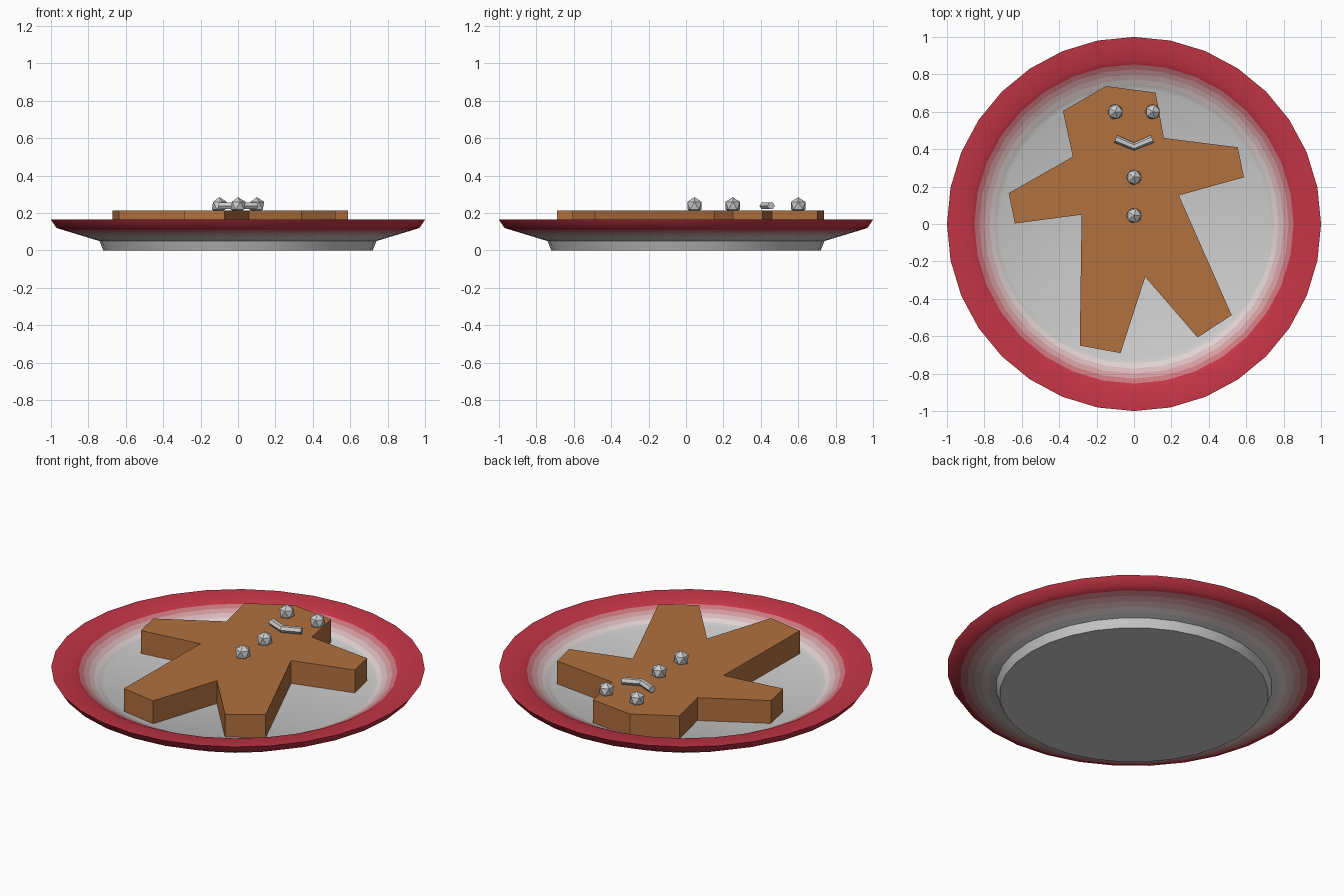
import bpy, bmesh
from math import cos, sin, pi, radians

if "Cube" in bpy.data.objects:
    bpy.data.objects.remove(bpy.data.objects["Cube"])

SIDES = 32


def material(name, rgb):
    m = bpy.data.materials.new(name)
    m.diffuse_color = (*rgb, 1)
    m.use_nodes = True
    m.node_tree.nodes["Principled BSDF"].inputs["Base Color"].default_value = m.diffuse_color
    return m


def add_object(name, bm, mats=()):
    bmesh.ops.recalc_face_normals(bm, faces=bm.faces[:])
    me = bpy.data.meshes.new(name)
    bm.to_mesh(me)
    bm.free()
    for m in mats:
        me.materials.append(m)
    ob = bpy.data.objects.new(name, me)
    bpy.context.collection.objects.link(ob)
    return ob


# Glaze colours fading from grey to red
STEPS = 6
grey, red = (0.8, 0.8, 0.8), (0.55, 0.035, 0.06)
glaze = [material(f"glaze_{i}", [a + (b - a) * i / (STEPS - 1) for a, b in zip(grey, red)])
         for i in range(STEPS)]

# Plate profile: radius, height, redness (from underside to eating surface)
profile = [(0.72, 0, 0), (0.74, 0.05, 0), (0.97, 0.12, 1), (1.0, 0.165, 1),
           (0.88, 0.16, 1), (0.72, 0.08, 0)]
rings = [profile[0]]
for a, b in zip(profile, profile[1:]):
    n = STEPS if a[2] != b[2] else 1
    rings += [tuple(p + (q - p) * k / n for p, q in zip(a, b)) for k in range(1, n + 1)]

bm = bmesh.new()
loops = [[bm.verts.new((r * cos(2 * pi * i / SIDES), r * sin(2 * pi * i / SIDES), z))
          for i in range(SIDES)] for r, z, _ in rings]
for j in range(len(loops) - 1):
    redness = (rings[j][2] + rings[j + 1][2]) / 2
    for i in range(SIDES):
        k = (i + 1) % SIDES
        f = bm.faces.new((loops[j][i], loops[j][k], loops[j + 1][k], loops[j + 1][i]))
        f.material_index = round(redness * (STEPS - 1))
bm.faces.new(loops[0])
bm.faces.new(loops[-1])
plate = add_object("plate", bm, glaze)
bpy.context.view_layer.objects.active = plate
plate.select_set(True)
bpy.ops.object.shade_smooth_by_angle(angle=radians(45))

# Biscuit body: extruded outline
outline = [(-0.38, 0.605), (-0.15, 0.737), (0.115, 0.703), (0.16, 0.46),
           (0.555, 0.41), (0.588, 0.25), (0.24, 0.153), (0.522, -0.487),
           (0.34, -0.607), (0.06, -0.283), (-0.072, -0.69), (-0.29, -0.65),
           (-0.28, 0.05), (-0.637, 0.003), (-0.67, 0.165), (-0.327, 0.36)]
bm = bmesh.new()
base = bm.faces.new([bm.verts.new((x, y, 0.078)) for x, y in outline])
ext = bmesh.ops.extrude_face_region(bm, geom=[base], use_keep_orig=True)
top = [v for v in ext["geom"] if isinstance(v, bmesh.types.BMVert)]
bmesh.ops.translate(bm, verts=top, vec=(0, 0, 0.215 - 0.078))
add_object("biscuit", bm, [material("gingerbread", (0.44, 0.164, 0.05))])

# Icing eyes and buttons
for name, x, y in [("eye_left", -0.1, 0.6), ("eye_right", 0.1, 0.6),
                   ("button_upper", 0, 0.25), ("button_lower", 0, 0.045)]:
    bm = bmesh.new()
    bmesh.ops.create_icosphere(bm, subdivisions=1, radius=0.045)
    bmesh.ops.translate(bm, verts=bm.verts, vec=(x, y, 0.24))
    add_object(name, bm)

# Icing mouth: six-sided bent bar
bm = bmesh.new()
path = [(-0.098, 0.455, 0.4), (0, 0.414, 0), (0.098, 0.455, -0.4)]
sections = []
for x, y, lean in path:
    sec = []
    for i in range(6):
        a = i * pi / 3
        d = 0.021 * cos(a)
        sec.append(bm.verts.new((x - d * sin(-lean), y + d * cos(lean), 0.238 + 0.02 * sin(a))))
    sections.append(sec)
for s, t in zip(sections, sections[1:]):
    for i in range(6):
        k = (i + 1) % 6
        bm.faces.new((s[i], s[k], t[k], t[i]))
bm.faces.new(sections[0])
bm.faces.new(sections[-1])
add_object("mouth", bm)
